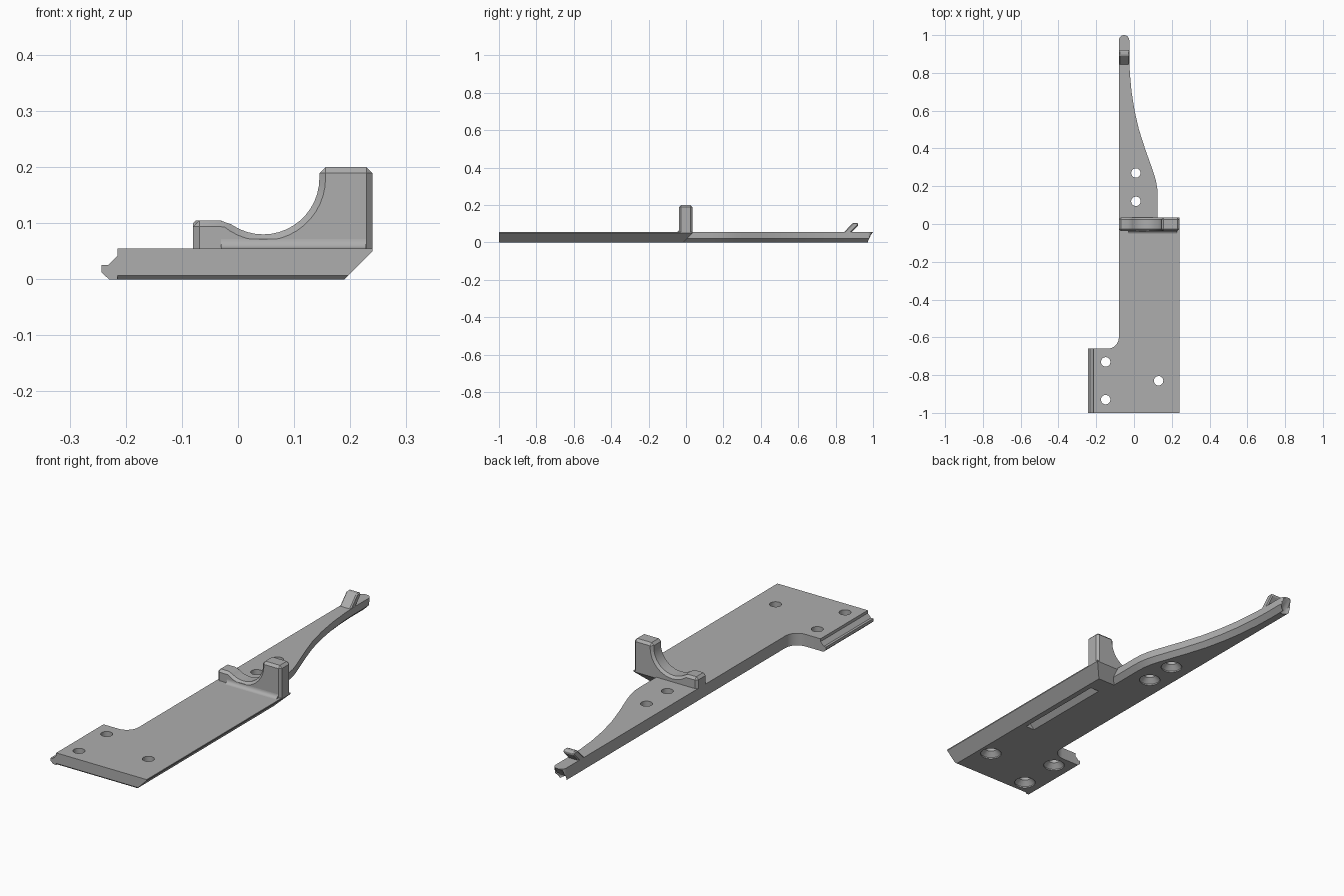
import bpy, bmesh
from math import sin, cos, radians, copysign

cube = bpy.data.objects.get("Cube")
if cube:
    bpy.data.objects.remove(cube)

grey = bpy.data.materials.new("plain grey")
grey.use_nodes = True
colour = (0.42, 0.42, 0.42, 1)
grey.diffuse_color = colour
grey.node_tree.nodes["Principled BSDF"].inputs["Base Color"].default_value = colour


def loft(bm, rings):
    """Closed solid through rings of equal point count."""
    loops = [[bm.verts.new(p) for p in ring] for ring in rings]
    n = len(loops[0])
    for a, b in zip(loops, loops[1:]):
        for i in range(n):
            j = (i + 1) % n
            bm.faces.new((a[i], a[j], b[j], b[i]))
    bm.faces.new(loops[0][::-1])
    bm.faces.new(loops[-1])


def finish(name, bm):
    bmesh.ops.recalc_face_normals(bm, faces=bm.faces)
    mesh = bpy.data.meshes.new(name)
    bm.to_mesh(mesh)
    bm.free()
    mesh.materials.append(grey)
    ob = bpy.data.objects.new(name, mesh)
    bpy.context.collection.objects.link(ob)
    return ob


def activate(ob):
    bpy.ops.object.select_all(action='DESELECT')
    ob.select_set(True)
    bpy.context.view_layer.objects.active = ob


def smooth(ob):
    activate(ob)
    bpy.ops.object.shade_smooth_by_angle(angle=radians(28))


def bevel(bm, width, floor):
    """Chamfer sharp edges that are not on the floor."""
    bmesh.ops.recalc_face_normals(bm, faces=bm.faces)
    sharp = [e for e in bm.edges
             if max(v.co.z for v in e.verts) > floor + 0.001
             and e.calc_face_angle(0) > radians(30)]
    bmesh.ops.bevel(bm, geom=sharp, offset=width, segments=1,
                    affect='EDGES', clamp_overlap=True)


def arc(cx, cy, r, start, end, steps):
    angles = [radians(start + (end - start) * i / steps) for i in range(steps + 1)]
    return [(cx + r * cos(a), cy + r * sin(a)) for a in angles]


# Plate outline: x, y and the depth of the 45 degree undercut along each axis
TOP, CUT, SIDE = 0.055, 0.05, 0.022
outline = [(-0.215, -1, 0, 0.007), (0.24, -1, -CUT, 0.007),
           (0.24, 0.035, -CUT, -CUT), (0.125, 0.035, -SIDE, -CUT)]
tail = [(0.125, 0.15), (0.123, 0.19), (0.116, 0.23), (0.104, 0.27), (0.083, 0.33),
        (0.058, 0.4), (0.026, 0.5), (0.003, 0.6), (-0.013, 0.7), (-0.022, 0.8), (-0.025, 0.88)]
outline += [(x, y, -SIDE, 0) for x, y in tail]
for i in range(13):
    a = radians(15 * i)
    outline.append((-0.0525 + 0.0275 * cos(a), 0.9725 + 0.0275 * sin(a),
                    -SIDE * max(0, cos(a)), -0.055 * sin(a)))
outline += [(x, y, 0, 0) for x, y in arc(-0.14, -0.6, 0.06, 0, -90, 8)]
outline.append((-0.215, -0.66, 0, 0))


def inset(depth, z):
    return copysign(max(0, abs(depth) - z), depth)


bm = bmesh.new()
loft(bm, [[(x + inset(dx, z), y + inset(dy, z), z) for x, y, dx, dy in outline]
          for z in (0, 0.007, SIDE, CUT, TOP)])
plate = finish("plate", bm)

# Countersunk screw holes and the angled slot underneath
bm = bmesh.new()
for x, y in [(0.01, 0.12), (0.01, 0.27), (-0.15, -0.73), (-0.15, -0.93), (0.13, -0.83)]:
    loft(bm, [[(px, py, z) for px, py in arc(x, y, r, 0, 345, 23)]
              for r, z in [(0.046, -0.02), (0.046, 0.006), (0.025, 0.027), (0.025, 0.1)]])
slot = [(0.11, -0.01), (0.165, -0.01), (0.165, 0.045)]
loft(bm, [[(x, y, z) for x, z in slot] for y in (-0.545, -0.1)])
cutter = finish("hole_cutter", bm)
cutter.hide_render = True
activate(plate)
mod = plate.modifiers.new("holes", 'BOOLEAN')
mod.object = cutter
mod.solver = 'EXACT'
bpy.ops.object.modifier_apply(modifier=mod.name)
bpy.data.objects.remove(cutter)
smooth(plate)

# Stepped lip along the foot
bm = bmesh.new()
lip = [(-0.215, 0), (-0.23, 0), (-0.243, 0.012), (-0.243, 0.025),
       (-0.232, 0.025), (-0.215, 0.042)]
loft(bm, [[(x, y, z) for x, z in lip] for y in (-1, -0.66)])
finish("foot_lip", bm)

# Upright cradle with a round saddle
bm = bmesh.new()
profile = [(0.24, TOP), (0.24, 0.2), (0.145, 0.2)]
profile += arc(0.045, 0.18, 0.1, 0, -131, 16)
profile += [(-0.08, 0.105), (-0.08, TOP)]
loft(bm, [[(x, y, z) for x, z in profile] for y in (-0.037, 0.035)])
bevel(bm, 0.011, TOP)
smooth(finish("cradle", bm))

# Fillet where the cradle meets the plate
bm = bmesh.new()
fillet = [(-0.03, 0.05), (-0.03, 0.072)] + arc(-0.054, 0.072, 0.017, 0, -90, 6) + [(-0.054, 0.05)]
loft(bm, [[(x, y, z) for y, z in fillet] for x in (-0.03, 0.228)])
smooth(finish("cradle_fillet", bm))

# Leaning catch near the tip of the tail
bm = bmesh.new()
catch = [(0.835, 0.045), (0.893, 0.105), (0.917, 0.105), (0.922, 0.093), (0.876, 0.045)]
loft(bm, [[(x, y, z) for y, z in catch] for x in (-0.08, -0.025)])
bevel(bm, 0.005, 0.045)
finish("tail_catch", bm)
